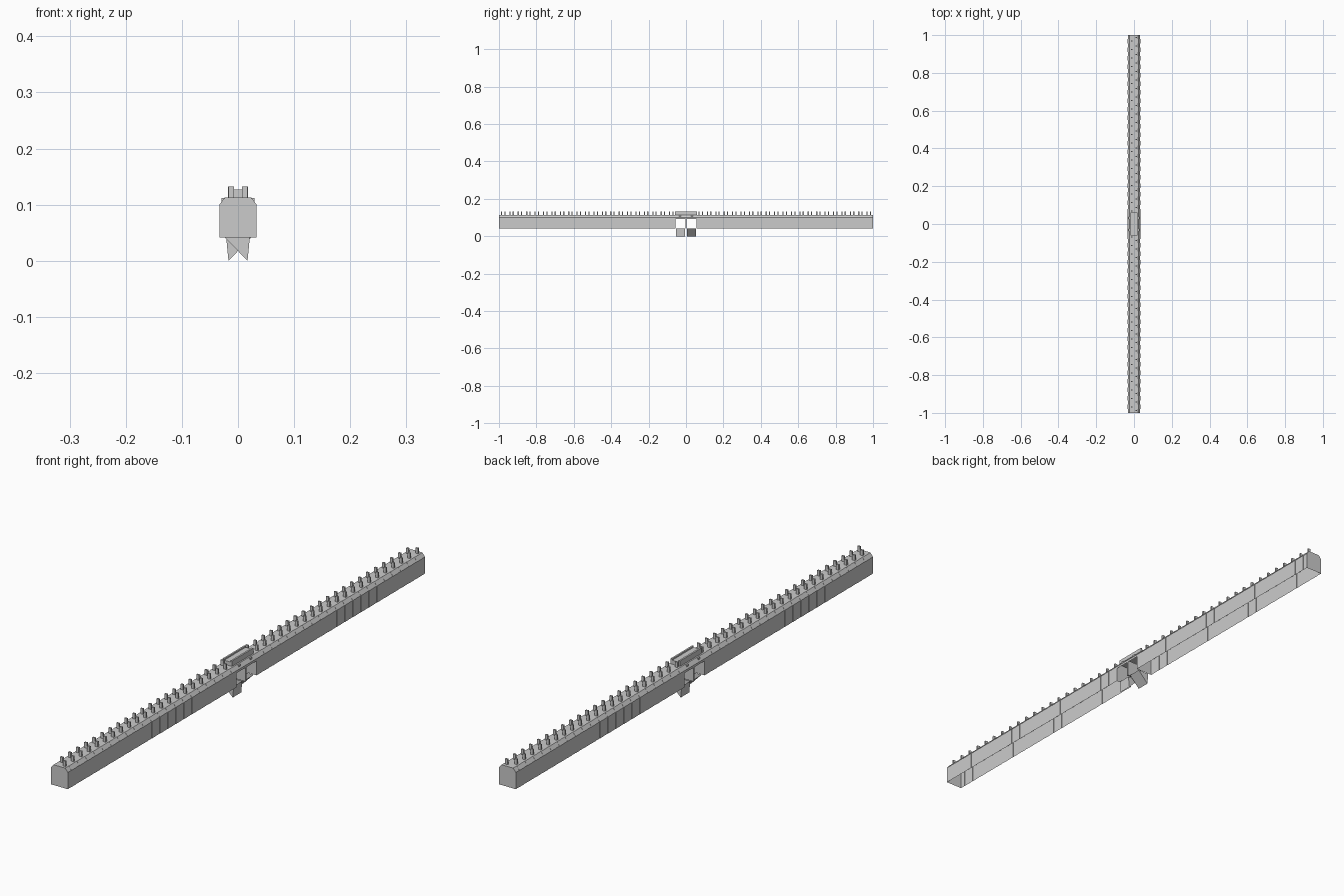
import bpy, bmesh

if "Cube" in bpy.data.objects:
    bpy.data.objects.remove(bpy.data.objects["Cube"])


def make(name, bm):
    bmesh.ops.recalc_face_normals(bm, faces=bm.faces)
    me = bpy.data.meshes.new(name)
    bm.to_mesh(me)
    bm.free()
    ob = bpy.data.objects.new(name, me)
    bpy.context.collection.objects.link(ob)
    return ob


def box(bm, x0, x1, y0, y1, z0, z1):
    v = bmesh.ops.create_cube(bm, size=1)["verts"]
    for p in v:
        p.co = ((x0 + x1) / 2 + p.co.x * (x1 - x0),
                (y0 + y1) / 2 + p.co.y * (y1 - y0),
                (z0 + z1) / 2 + p.co.z * (z1 - z0))


def outline(w, low=0.041):
    # wall cross-section, open along the bottom
    half = [(w, low), (w, 0.1), (w - 0.010, 0.113)]
    return half + [(-x, z) for x, z in reversed(half)]


def loft(bm, stations, cap_first=False, cap_last=False):
    rings = [[bm.verts.new((x, y, z)) for x, z in prof] for y, prof in stations]
    for a, b in zip(rings, rings[1:]):
        for i in range(len(a) - 1):
            bm.faces.new((a[i], a[i + 1], b[i + 1], b[i]))
    if cap_first:
        bm.faces.new(rings[0])
    if cap_last:
        bm.faces.new(rings[-1])


GATE = 0.056
COUNT = 21
PITCH = (1 - GATE) / COUNT

# Long hollow walls: panels alternate slightly in width
for s, name in ((-1, "front_wall"), (1, "back_wall")):
    bm = bmesh.new()
    stations = []
    for i in range(COUNT):
        y = GATE + i * PITCH
        stations += [(s * y, outline(0.0332)), (s * (y + PITCH * 0.55), outline(0.0332)),
                     (s * (y + PITCH * 0.55), outline(0.0325)), (s * (y + PITCH), outline(0.0325))]
    stations.append((s * 1.0, outline(0.0332)))
    stations[-2] = (s * 0.998, outline(0.0325))
    loft(bm, stations, True, True)
    make(name, bm)

    # Two staggered rows of battlements
    bm = bmesh.new()
    for i in range(COUNT):
        for side, shift in ((-1, 0.3), (1, 0.7)):
            y = s * (GATE + (i + shift) * PITCH)
            xs = sorted((side * 0.007, side * 0.017))
            box(bm, xs[0], xs[1], y - 0.003, y + 0.003, 0.112, 0.132)
    make(name + "_battlements", bm)

# Gatehouse top over the two openings
bm = bmesh.new()
loft(bm, [(-GATE, outline(0.0332, 0.092)), (GATE, outline(0.0332, 0.092))])
make("gatehouse_shell", bm)

bm = bmesh.new()
box(bm, -0.031, 0.031, -0.003, 0.003, 0.041, 0.1)
make("gate_pillar", bm)

bm = bmesh.new()
box(bm, -0.016, 0.016, -0.06, 0.06, 0.112, 0.127)
for s in (-1, 1):
    xs = sorted((s * 0.012, s * 0.018))
    box(bm, xs[0], xs[1], -0.06, 0.06, 0.112, 0.132)
make("gatehouse_roof", bm)

# Small blocks on the sloping shoulders
bm = bmesh.new()
for s in (-1, 1):
    for y in (-0.032, 0.032):
        xs = sorted((s * 0.022, s * 0.029))
        box(bm, xs[0], xs[1], y - 0.005, y + 0.005, 0.102, 0.112)
make("shoulder_blocks", bm)

# Sunken ramps, open on top, descending in opposite directions
for s, name in ((-1, "front_ramp"), (1, "back_ramp")):
    bm = bmesh.new()
    tri = [(s * 0.023, 0.041), (-s * 0.017, 0.0), (-s * 0.021, 0.041)]
    y0, y1 = (-0.054, -0.006) if s < 0 else (0.006, 0.054)
    loft(bm, [(y0, tri), (y1, tri)], True, True)
    make(name, bm)
